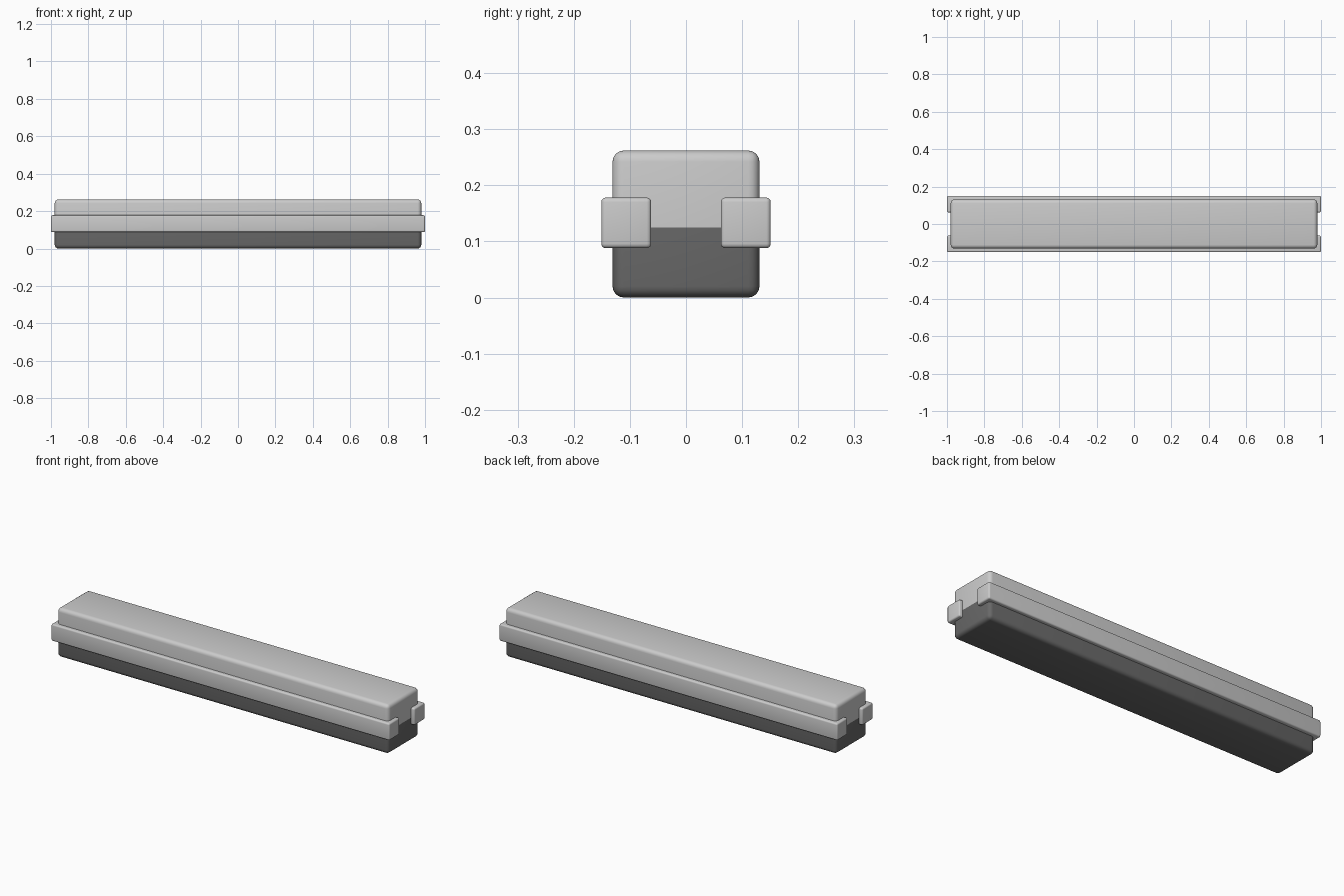
import bpy, bmesh
from mathutils import Vector

if "Cube" in bpy.data.objects:
    bpy.data.objects.remove(bpy.data.objects["Cube"])


def material(name, value):
    m = bpy.data.materials.new(name)
    m.diffuse_color = (value, value, value, 1)
    m.use_nodes = True
    m.node_tree.nodes["Principled BSDF"].inputs["Base Color"].default_value = m.diffuse_color
    return m


light = material("light grey", 0.6)
dark = material("dark grey", 0.14)


def rounded_box(name, lo, hi, radius, split=None):
    lo, hi = Vector(lo), Vector(hi)
    bm = bmesh.new()
    bmesh.ops.create_cube(bm, size=1)
    for v in bm.verts:
        v.co = Vector(((lo[i] + hi[i]) / 2 + v.co[i] * (hi[i] - lo[i]) for i in range(3)))
    bmesh.ops.bevel(bm, geom=bm.edges[:], offset=radius, segments=4,
                    profile=0.5, affect='EDGES')
    # Cut a clean colour line, then paint everything beneath it dark
    if split is not None:
        bmesh.ops.bisect_plane(bm, geom=bm.verts[:] + bm.edges[:] + bm.faces[:],
                               plane_co=(0, 0, split), plane_no=(0, 0, 1))
        for f in bm.faces:
            f.material_index = int(f.calc_center_median().z < split)
    bmesh.ops.recalc_face_normals(bm, faces=bm.faces[:])
    mesh = bpy.data.meshes.new(name)
    bm.to_mesh(mesh)
    bm.free()
    mesh.materials.append(light)
    if split is not None:
        mesh.materials.append(dark)
    ob = bpy.data.objects.new(name, mesh)
    bpy.context.collection.objects.link(ob)
    bpy.ops.object.select_all(action='DESELECT')
    bpy.context.view_layer.objects.active = ob
    ob.select_set(True)
    bpy.ops.object.shade_smooth_by_angle(angle=0.6)
    return ob


# Two-tone main beam
rounded_box("beam", (-0.98, -0.131, 0), (0.98, 0.131, 0.262), 0.02, split=0.125)

# Side rails, front and back
rounded_box("front_rail", (-1, -0.151, 0.088), (1, -0.062, 0.178), 0.008)
rounded_box("back_rail", (-1, 0.062, 0.088), (1, 0.151, 0.178), 0.008)
